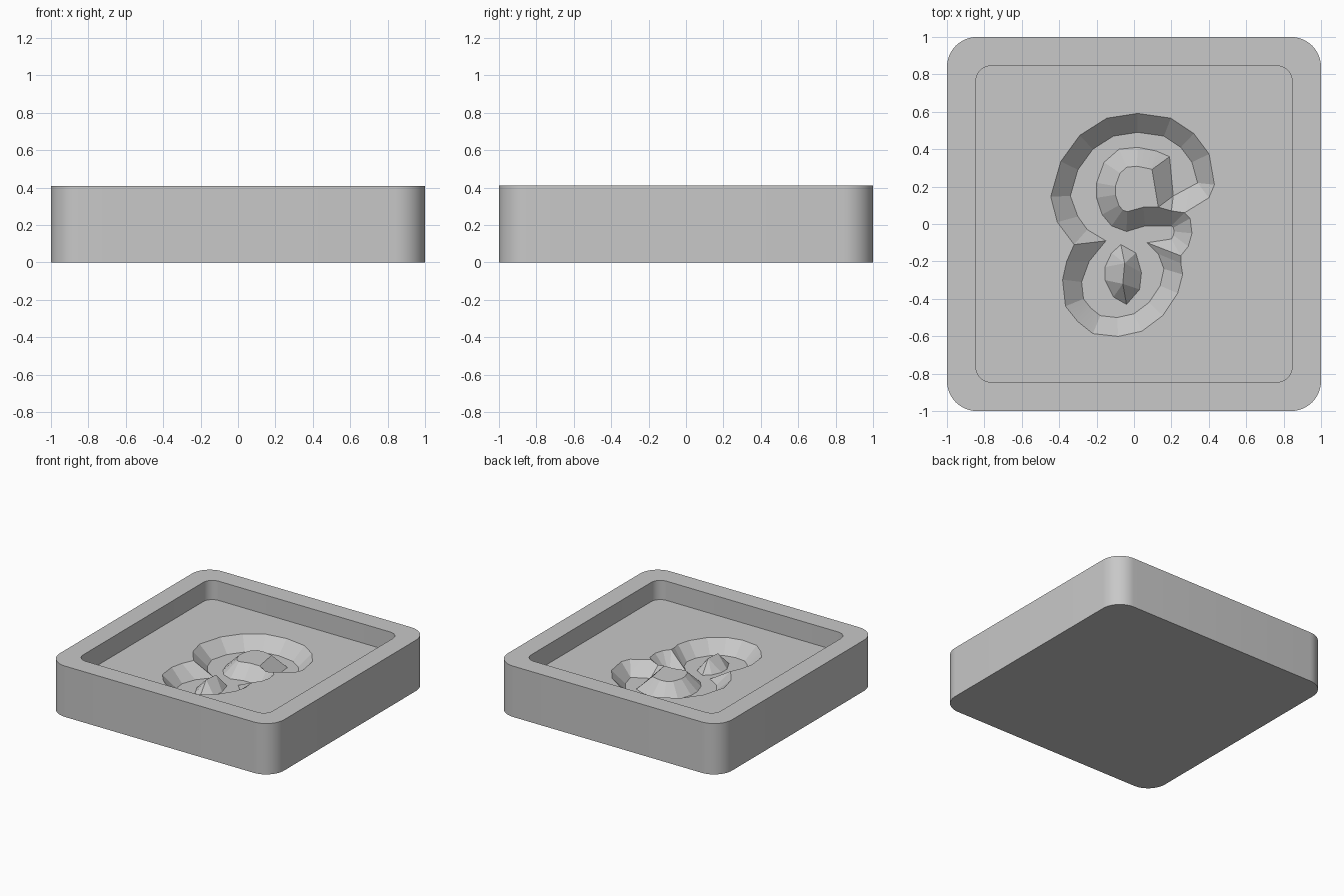
import bpy
import bmesh
import math
from mathutils import Vector

old = bpy.data.objects.get("Cube")
if old:
    bpy.data.objects.remove(old, do_unlink=True)

RIM, FLOOR, DEPTH = 0.41, 0.255, 0.1
BED = FLOOR - DEPTH
bm = bmesh.new()
cache = {}


def vert(p):
    """Shared vertex at a point, so that neighbouring parts join."""
    key = tuple(round(c, 4) for c in p)
    if key not in cache:
        cache[key] = bm.verts.new(key)
    return cache[key]


def face(*points):
    """Face through the points, ignoring repeated ones."""
    verts = list(dict.fromkeys(vert(p) for p in points))
    if len(verts) > 2 and not bm.faces.get(verts):
        bm.faces.new(verts)


def strip(a, b):
    """Closed band of quads between two loops of equal length."""
    for i in range(len(a)):
        j = (i + 1) % len(a)
        face(a[i], a[j], b[j], b[i])


def fill(*loops):
    """Flat surface between an outline and its holes."""
    edges = []
    for loop in loops:
        verts = list(dict.fromkeys(vert(p) for p in loop))
        for a, b in zip(verts, verts[1:] + verts[:1]):
            edges.append(bm.edges.get((a, b)) or bm.edges.new((a, b)))
    bmesh.ops.triangle_fill(bm, use_beauty=True, edges=edges, normal=(0, 0, 1))


def at(points, z):
    return [(p[0], p[1], z) for p in points]


def rounded_square(half, radius, z, steps=12):
    points = []
    for corner in range(4):
        mid = math.radians(45 + 90 * corner)
        cx = math.copysign(half - radius, math.cos(mid))
        cy = math.copysign(half - radius, math.sin(mid))
        for i in range(steps + 1):
            a = math.pi / 2 * (corner + i / steps)
            points.append((cx + radius * math.cos(a), cy + radius * math.sin(a), z))
    return points


def mitre(points, i):
    """Point pushed outward by the wall width, square to both edges."""
    p, q, r = (Vector(points[k % len(points)][:2]) for k in (i - 1, i, i + 1))
    d, e = (q - p).normalized(), (r - q).normalized()
    n, m = Vector((d.y, -d.x)), Vector((e.y, -e.x))
    return tuple(q + (n + m) * DEPTH / (1 + n.dot(m)))


# Tray: base, outer wall, rim and inner wall
base = rounded_square(1.0, 0.16, 0)
rim_outer = rounded_square(1.0, 0.16, RIM)
rim_inner = rounded_square(0.845, 0.08, RIM)
floor_edge = rounded_square(0.845, 0.08, FLOOR)
face(*base)
strip(base, rim_outer)
strip(rim_outer, rim_inner)
strip(rim_inner, floor_edge)

# Carved swirl: bed outline in hundredths; extra pair = upper edge of the wall
upper_curl = [(34, 22, 43, 21), (31, 33), (25, 41), (16, 47), (2, 49), (-11, 47),
              (-22, 40), (-30, 29), (-34, 15), (-30, 4, -41, 1),
              (-25, -3, -32, -11), (-15, -9, -32, -11)]
lower_curl = [(-24, -20, -36, -20), (-28, -31), (-27, -40), (-23, -45), (-18, -49),
              (-9, -50), (0, -48), (8, -42), (14, -33), (16, -24, 26, -27),
              (13, -16, 25, -21), (7, -10, 25, -17)]
bar_end = [(20, -8, 25, -17), (21, -6, 29, -12), (21.5, -4, 31, -5),
           (21, -2, 30, 3), (20, -1, 27, 6)]
inner_curl = [(6, -1, 5, 9), (-4, -4), (-12, -1), (-17, 5), (-20, 14), (-20, 22),
              (-16, 33), (-8, 40), (2, 41), (12, 39), (19, 36), (21, 15, 13, 9)]

outline = [tuple(c / 100 for c in p)
           for p in upper_curl + lower_curl + bar_end + inner_curl]
tops = [p[2:] or mitre(outline, i) for i, p in enumerate(outline)]
bed, brow = at(outline, BED), at(tops, FLOOR)
split = len(outline) - len(inner_curl)
for i in range(len(outline) - 1):
    if i != split - 1:
        face(bed[i], bed[i + 1], brow[i + 1], brow[i])

# Low saddle between the end of the upper curl and the bar
saddle = (0.20, 0.07, FLOOR - 0.02)
heel = (0.40, 0.14, FLOOR)
neck, tip = brow[split - 1], brow[-1]
face(bed[split], bed[split - 1], saddle, tip, brow[split])
face(bed[split - 1], neck, saddle)
face(bed[0], brow[0], heel)
face(bed[0], heel, neck)
face(bed[0], neck, saddle, bed[-1])
face(bed[-1], saddle, tip)

# Ridged island inside the lower curl
island = [(-7, -11), (1, -15.5), (4, -26), (3, -35), (-4, -43),
          (-11, -39), (-15.5, -30), (-15.5, -23), (-12, -15.5)]
island = at([(x / 100, y / 100) for x, y in island], BED)
ridge = [(-0.05, -0.21, FLOOR - 0.005), (-0.06, -0.32, FLOOR - 0.005)]
crest = [ridge[0] if p[1] > -0.27 else ridge[1] for p in island]
strip(island, crest)

# Flat surfaces: bed of the carving, tray floor, top of the inner curl
fill(bed, island)
fill(floor_edge, brow[:split] + [heel])
fill(brow[split:])

bmesh.ops.recalc_face_normals(bm, faces=bm.faces[:])
mesh = bpy.data.meshes.new("carved_tray")
bm.to_mesh(mesh)
bm.free()

grey = bpy.data.materials.new("plain grey")
grey.use_nodes = True
colour = (0.58, 0.58, 0.58, 1)
grey.diffuse_color = colour
grey.node_tree.nodes["Principled BSDF"].inputs["Base Color"].default_value = colour
mesh.materials.append(grey)

tray = bpy.data.objects.new("carved_tray", mesh)
bpy.context.collection.objects.link(tray)
bpy.context.view_layer.objects.active = tray
tray.select_set(True)
bpy.ops.object.shade_smooth_by_angle(angle=math.radians(10))
